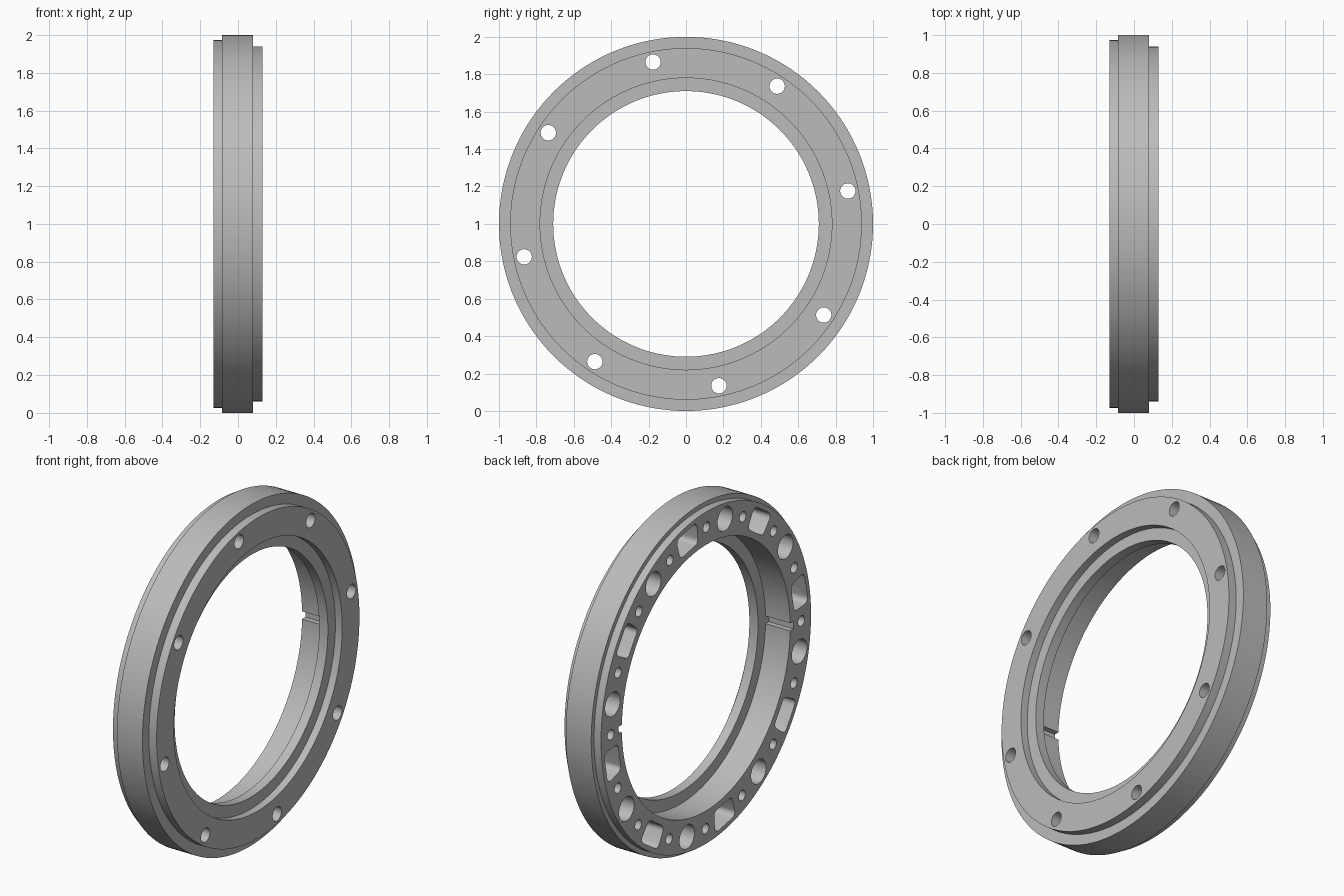
import bpy, bmesh
from math import pi, sin, cos, radians
from mathutils import Matrix

old = bpy.data.objects.get("Cube")
if old:
    bpy.data.objects.remove(old, do_unlink=True)

MID_Z = 1.0
BOLT_R = 0.883
FIRST = radians(11.5)

metal = bpy.data.materials.new("plain grey metal")
metal.use_nodes = True
GREY = (0.5, 0.5, 0.5, 1)
metal.diffuse_color = GREY
metal.node_tree.nodes["Principled BSDF"].inputs["Base Color"].default_value = GREY


def make_object(name, bm):
    bmesh.ops.recalc_face_normals(bm, faces=bm.faces)
    mesh = bpy.data.meshes.new(name)
    bm.to_mesh(mesh)
    bm.free()
    mesh.materials.append(metal)
    obj = bpy.data.objects.new(name, mesh)
    obj.location.z = MID_Z
    bpy.context.collection.objects.link(obj)
    return obj


def prism(bm, outline, x0, x1):
    """Extrude a (y, z) outline along x."""
    face = bm.faces.new([bm.verts.new((x0, y, z)) for y, z in outline])
    out = bmesh.ops.extrude_face_region(bm, geom=[face], use_keep_orig=True)
    verts = [v for v in out["geom"] if isinstance(v, bmesh.types.BMVert)]
    bmesh.ops.translate(bm, verts=verts, vec=(x1 - x0, 0, 0))


def circle(angle, radius, n=32):
    cy, cz = BOLT_R * cos(angle), BOLT_R * sin(angle)
    return [(cy + radius * cos(2 * pi * i / n), cz + radius * sin(2 * pi * i / n))
            for i in range(n)]


def rounded_sector(angle, half_r, half_t, corner, n=6):
    """Rounded rectangle bent around the ring's centre."""
    points = []
    for q, (su, sw) in enumerate([(1, 1), (-1, 1), (-1, -1), (1, -1)]):
        for i in range(n + 1):
            a = (q + i / n) * pi / 2
            r = BOLT_R + su * (half_r - corner) + corner * cos(a)
            t = angle + (sw * (half_t - corner) + corner * sin(a)) / BOLT_R
            points.append((r * cos(t), r * sin(t)))
    return points


# Ring body: stepped section turned about the x axis
section = [(-0.13, 0.78), (-0.13, 0.973), (-0.085, 0.973), (-0.085, 1.0),
           (0.08, 1.0), (0.08, 0.94), (0.13, 0.94), (0.13, 0.78),
           (0.086, 0.78), (0.086, 0.71), (0.03, 0.71), (0.03, 0.78)]
bm = bmesh.new()
verts = [bm.verts.new((x, 0, r)) for x, r in section]
edges = [bm.edges.new((verts[i - 1], verts[i])) for i in range(len(verts))]
bmesh.ops.spin(bm, geom=verts + edges, cent=(0, 0, 0), axis=(1, 0, 0),
               angle=2 * pi, steps=144)
bmesh.ops.remove_doubles(bm, verts=bm.verts, dist=1e-4)
ring = make_object("flange_ring", bm)

# Blind pockets: round, small round and sector shapes in turn
pockets = bmesh.new()
bolts = bmesh.new()
for k in range(8):
    a = FIRST + k * pi / 4
    prism(pockets, circle(a, 0.07), -0.2, 0.07)
    prism(pockets, rounded_sector(a + pi / 8, 0.064, 0.09, 0.03), -0.2, 0.07)
    for side in (1, 3):
        prism(pockets, circle(a + side * pi / 16, 0.03, 20), -0.2, 0.0)
    prism(bolts, circle(a, 0.041), -0.2, 0.2)

# Keyways on both sides of the wide bore
keys = bmesh.new()
for side in (-1, 1):
    bmesh.ops.create_cube(keys, size=1, matrix=Matrix.Translation((-0.085, side * 0.78, 0))
                          @ Matrix.Diagonal((0.23, 0.06, 0.045, 1)))

cutters = [make_object("pocket_cutter", pockets),
           make_object("bolt_cutter", bolts),
           make_object("keyway_cutter", keys)]
for cutter in cutters:
    mod = ring.modifiers.new(cutter.name, 'BOOLEAN')
    mod.operation = 'DIFFERENCE'
    mod.solver = 'EXACT'
    mod.object = cutter

# Bake the cuts, then drop the cutters
bpy.context.view_layer.update()
graph = bpy.context.evaluated_depsgraph_get()
finished = bpy.data.meshes.new_from_object(ring.evaluated_get(graph))
ring.modifiers.clear()
ring.data = finished
finished.materials.clear()
finished.materials.append(metal)
for poly in finished.polygons:
    poly.material_index = 0
for cutter in cutters:
    bpy.data.objects.remove(cutter, do_unlink=True)

bpy.ops.object.select_all(action='DESELECT')
ring.select_set(True)
bpy.context.view_layer.objects.active = ring
bpy.ops.object.shade_smooth_by_angle(angle=radians(30))
